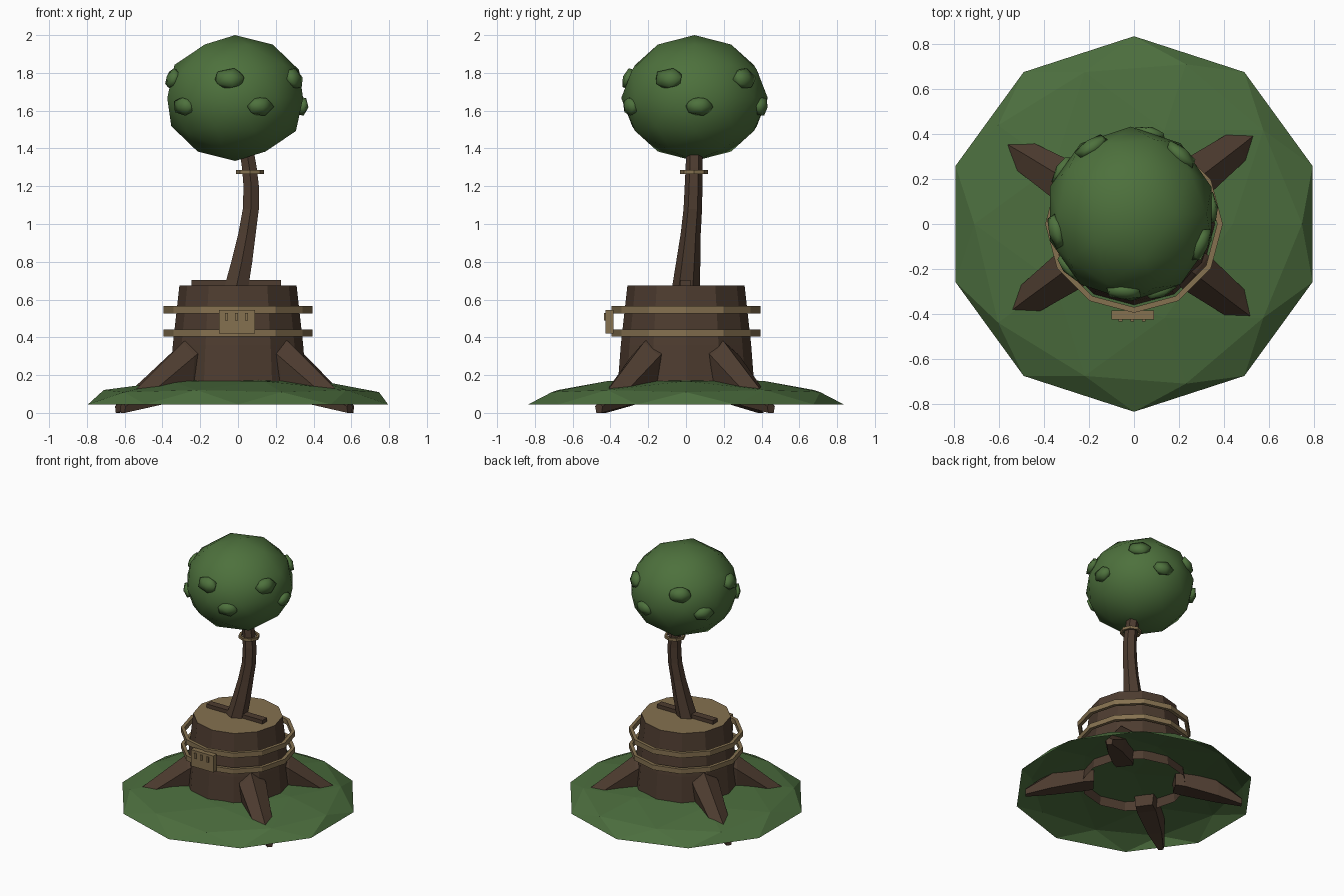
import bpy, bmesh, math
from mathutils import Vector, Matrix

if "Cube" in bpy.data.objects:
    bpy.data.objects.remove(bpy.data.objects["Cube"])


def material(name, rgb):
    m = bpy.data.materials.new(name)
    m.diffuse_color = (*rgb, 1)
    m.use_nodes = True
    m.node_tree.nodes["Principled BSDF"].inputs["Base Color"].default_value = m.diffuse_color
    return m


BARK = material("bark brown", (0.075, 0.045, 0.029))
WOOD = material("cut wood tan", (0.235, 0.165, 0.08))
LEAF = material("leaf green", (0.075, 0.165, 0.046))
GRASS = material("grass green", (0.072, 0.155, 0.048))


def finish(name, bm, *mats, smooth=False):
    bmesh.ops.recalc_face_normals(bm, faces=bm.faces)
    me = bpy.data.meshes.new(name)
    bm.to_mesh(me)
    bm.free()
    for m in mats:
        me.materials.append(m)
    for p in me.polygons:
        p.use_smooth = smooth
    ob = bpy.data.objects.new(name, me)
    bpy.context.collection.objects.link(ob)
    return ob


def box(name, lo, hi, mat):
    bm = bmesh.new()
    bmesh.ops.create_cube(bm, size=1)
    lo, hi = Vector(lo), Vector(hi)
    for v in bm.verts:
        v.co = (lo + hi) / 2 + v.co * (hi - lo)
    return finish(name, bm, mat)


def loft(bm, rings, caps=(True, True), closed=False):
    """Skin a list of equal-length point loops."""
    loops = [[bm.verts.new(p) for p in r] for r in rings]
    pairs = list(zip(loops, loops[1:]))
    if closed:
        pairs.append((loops[-1], loops[0]))
    n = len(loops[0])
    for a, b in pairs:
        for i in range(n):
            j = (i + 1) % n
            bm.faces.new((a[i], a[j], b[j], b[i]))
    if caps[0]:
        bm.faces.new(loops[0])
    if caps[1]:
        bm.faces.new(loops[-1])


def circle(r, z, n, cx=0, cy=0, turn=0):
    return [(cx + r * math.cos(turn + math.tau * i / n),
             cy + r * math.sin(turn + math.tau * i / n), z) for i in range(n)]


def hoop(name, r, thick, z0, z1, n, cx=0, cy=0):
    bm = bmesh.new()
    loft(bm, [circle(r, z0, n, cx, cy), circle(r, z1, n, cx, cy),
              circle(r - thick, z1, n, cx, cy), circle(r - thick, z0, n, cx, cy)],
         caps=(False, False), closed=True)
    return finish(name, bm, WOOD)


# Grass mound: open, flattened half of a coarse ball
bm = bmesh.new()
bmesh.ops.create_icosphere(bm, subdivisions=2, radius=1)
bmesh.ops.delete(bm, geom=[v for v in bm.verts if v.co.z < -0.01], context='VERTS')
for v in bm.verts:
    v.co = Vector((v.co.x * 0.835, v.co.y * 0.835, 0.045 + v.co.z * 0.145))
finish("grass_mound", bm, GRASS)

# Stump: tapered, open below, cut wood on top
bm = bmesh.new()
loft(bm, [circle(0.365, 0.10, 12), circle(0.345, 0.36, 12), circle(0.31, 0.675, 12)],
     caps=(False, True))
bm.normal_update()
for f in bm.faces:
    f.material_index = 1 if abs(f.normal.z) > 0.9 else 0
finish("stump", bm, BARK, WOOD)

# Roots: tapering ridged prisms, (distance, half width, bottom, shoulder, ridge)
SECTIONS = [(0.28, 0.085, 0.09, 0.34, 0.41), (0.35, 0.095, 0.08, 0.30, 0.375),
            (0.58, 0.07, 0.035, 0.13, 0.19), (0.75, 0.025, 0.0, 0.035, 0.055)]
for i, (x, y) in enumerate([(0.60, 0.45), (-0.63, 0.39), (-0.60, -0.43), (0.59, -0.46)]):
    d = Vector((x, y, 0)).normalized()
    s = Vector((-d.y, d.x, 0))
    rings = []
    for r, w, low, mid, top in SECTIONS:
        prof = [(-0.7 * w, low), (-w, mid), (-0.1 * w, top), (w, mid), (0.7 * w, low)]
        rings.append([d * r + s * u + Vector((0, 0, z)) for u, z in prof])
    bm = bmesh.new()
    loft(bm, rings)
    finish(f"root_{i + 1}", bm, BARK)

# Hoops around the stump
hoop("lower_hoop", 0.395, 0.025, 0.405, 0.442, 12)
hoop("upper_hoop", 0.395, 0.025, 0.527, 0.565, 12)

# Sign board with three raised slats
box("sign_board", (-0.10, -0.425, 0.42), (0.09, -0.385, 0.545), WOOD)
for i, x in enumerate((-0.06, -0.008, 0.044)):
    box(f"sign_slat_{i + 1}", (x - 0.008, -0.433, 0.488), (x + 0.008, -0.42, 0.528), WOOD)

# Plank lying on the stump
box("top_plank", (-0.245, -0.03, 0.672), (0.228, 0.025, 0.703), BARK)

# Bent sapling trunk: (x, y, z, radius)
PATH = [(-0.008, 0.0, 0.67, 0.073), (0.02, 0.012, 0.80, 0.064), (0.048, 0.025, 0.95, 0.053),
        (0.068, 0.036, 1.08, 0.049), (0.07, 0.04, 1.20, 0.047), (0.06, 0.043, 1.30, 0.045),
        (0.04, 0.045, 1.42, 0.043)]
bm = bmesh.new()
loft(bm, [circle(r, z, 6, x, y, math.pi / 6) for x, y, z, r in PATH])
finish("sapling_trunk", bm, BARK)
hoop("trunk_collar", 0.074, 0.016, 1.265, 1.286, 8, 0.064, 0.043)

# Leaf crown: coarse smooth ball
C, R = Vector((-0.015, 0.045, 1.667)), Vector((0.378, 0.388, 0.333))
bm = bmesh.new()
bmesh.ops.create_icosphere(bm, subdivisions=2, radius=1)
for v in bm.verts:
    v.co = C + v.co * R
finish("leaf_crown", bm, LEAF, smooth=True)

# Leaf clumps: two staggered rows of five, half sunk into the crown
rows = [(-95, 1.775, 0.088, 0.062), (-140, 1.62, 0.08, 0.055)]
for row, (start, z, w, h) in enumerate(rows):
    for k in range(5):
        a = math.radians(start + 72 * k)
        t = (z - C.z) / R.z
        c = math.sqrt(1 - t * t)
        unit = Vector((c * math.cos(a), c * math.sin(a), t))
        pos = C + unit * R * 0.955
        frame = unit.to_track_quat('Z', 'Y').to_matrix().to_4x4()
        bm = bmesh.new()
        bmesh.ops.create_icosphere(bm, subdivisions=1, radius=1,
                                   matrix=Matrix.Translation(pos) @ frame
                                   @ Matrix.Diagonal((w, h, 0.032, 1)))
        finish(f"leaf_clump_{row + 1}_{k + 1}", bm, LEAF, smooth=True)
